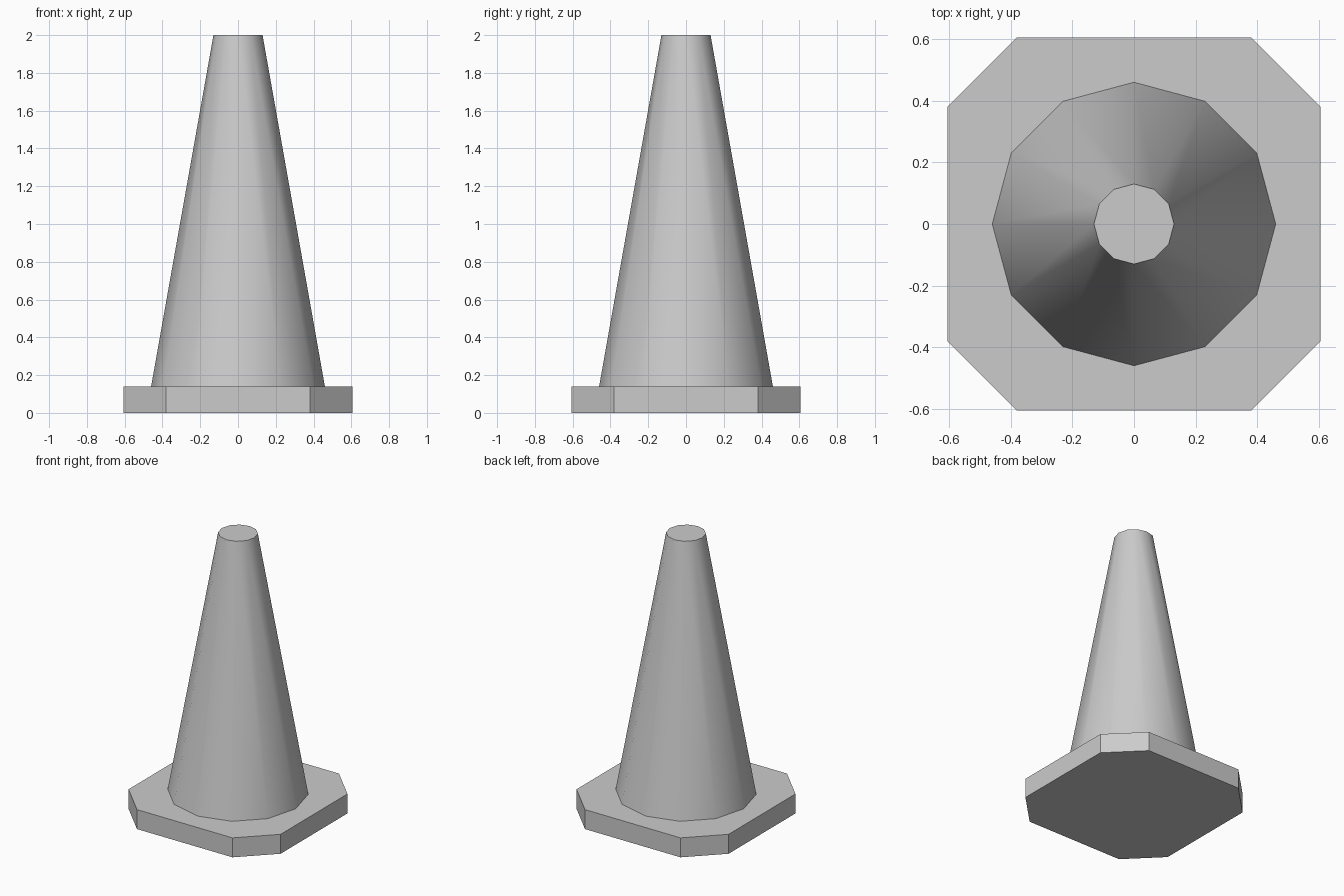
import bpy
import bmesh
import math

cube = bpy.data.objects.get("Cube")
if cube:
    bpy.data.objects.remove(cube, do_unlink=True)

BASE_HALF, CORNER, BASE_TOP = 0.605, 0.38, 0.14
HEIGHT, R_BOTTOM, R_TOP, SIDES = 2.0, 0.46, 0.13, 12

grey = bpy.data.materials.new("light_grey")
grey.use_nodes = True
grey.diffuse_color = (0.6, 0.6, 0.6, 1)
grey.node_tree.nodes["Principled BSDF"].inputs["Base Color"].default_value = grey.diffuse_color


def add_part(name, bm):
    bmesh.ops.recalc_face_normals(bm, faces=bm.faces)
    mesh = bpy.data.meshes.new(name)
    bm.to_mesh(mesh)
    bm.free()
    mesh.materials.append(grey)
    part = bpy.data.objects.new(name, mesh)
    bpy.context.collection.objects.link(part)
    return part


# Base: square slab with cut corners
bm = bmesh.new()
outline = []
for turn in range(4):
    a = math.pi / 2 * turn
    for side in (-CORNER, CORNER):
        x = BASE_HALF * math.cos(a) - side * math.sin(a)
        y = BASE_HALF * math.sin(a) + side * math.cos(a)
        outline.append(bm.verts.new((x, y, 0)))
bottom = bm.faces.new(outline)
top = bmesh.ops.extrude_face_region(bm, geom=[bottom], use_keep_orig=True)
bmesh.ops.translate(bm, vec=(0, 0, BASE_TOP),
                    verts=[v for v in top["geom"] if isinstance(v, bmesh.types.BMVert)])
add_part("base_plate", bm)

# Body: smooth tapered cone with a flat top
bm = bmesh.new()
bmesh.ops.create_cone(bm, cap_ends=True, segments=SIDES, radius1=R_BOTTOM,
                      radius2=R_TOP, depth=HEIGHT - BASE_TOP)
bmesh.ops.translate(bm, vec=(0, 0, (HEIGHT + BASE_TOP) / 2), verts=bm.verts)
cone = add_part("cone_body", bm)
bpy.ops.object.select_all(action="DESELECT")
cone.select_set(True)
bpy.context.view_layer.objects.active = cone
bpy.ops.object.shade_smooth_by_angle(angle=math.radians(40))
